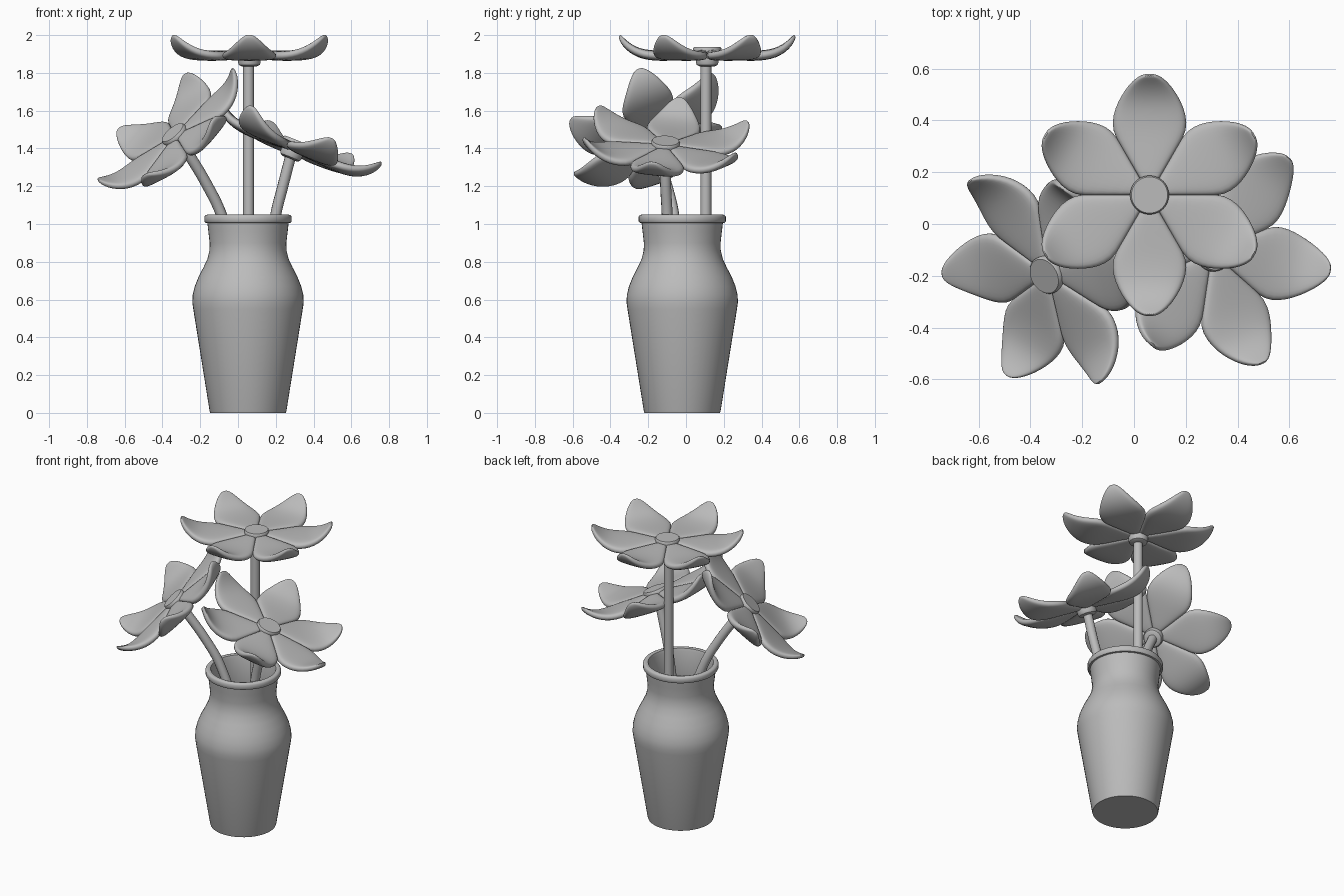
import bpy, bmesh
from math import cos, sin, pi, radians, copysign
from mathutils import Matrix, Vector

cube = bpy.data.objects.get("Cube")
if cube:
    bpy.data.objects.remove(cube, do_unlink=True)

SEGMENTS = 48
gray = bpy.data.materials.new("plain_gray")
gray.use_nodes = True
gray.diffuse_color = (0.5, 0.5, 0.5, 1)
gray.node_tree.nodes["Principled BSDF"].inputs["Base Color"].default_value = (0.5, 0.5, 0.5, 1)


def finish(name, bm, matrix, angle=50):
    """Turn a bmesh into a smooth shaded, placed object."""
    bmesh.ops.recalc_face_normals(bm, faces=bm.faces)
    mesh = bpy.data.meshes.new(name)
    bm.to_mesh(mesh)
    bm.free()
    mesh.materials.append(gray)
    obj = bpy.data.objects.new(name, mesh)
    bpy.context.collection.objects.link(obj)
    obj.matrix_world = matrix
    bpy.ops.object.select_all(action='DESELECT')
    obj.select_set(True)
    bpy.context.view_layer.objects.active = obj
    bpy.ops.object.shade_smooth_by_angle(angle=radians(angle))
    return obj


def loft(bm, rings):
    """Skin a list of point rings and cap both ends."""
    loops = [[bm.verts.new(p) for p in ring] for ring in rings]
    count = len(loops[0])
    for a, b in zip(loops, loops[1:]):
        for i in range(count):
            j = (i + 1) % count
            bm.faces.new((a[i], a[j], b[j], b[i]))
    bm.faces.new(loops[0])
    bm.faces.new(loops[-1])


def lathe(name, profile, matrix, angle=40):
    """Revolve (radius, height) points about z."""
    bm = bmesh.new()
    turns = [2 * pi * i / SEGMENTS for i in range(SEGMENTS)]
    loft(bm, [[(r * cos(a), r * sin(a), z) for a in turns] for r, z in profile])
    return finish(name, bm, matrix, angle)


def stem(name, points):
    """Round stalk along a smooth path."""
    curve = bpy.data.curves.new(name, 'CURVE')
    curve.dimensions = '3D'
    curve.bevel_depth = 0.029
    curve.bevel_resolution = 4
    curve.use_fill_caps = True
    spline = curve.splines.new('BEZIER')
    spline.bezier_points.add(len(points) - 1)
    for bp, p in zip(spline.bezier_points, points):
        bp.co = p
        bp.handle_left_type = bp.handle_right_type = 'AUTO'
    curve.materials.append(gray)
    bpy.context.collection.objects.link(bpy.data.objects.new(name, curve))


# Petal stations: distance out, half width, middle height, half thickness
PETAL = [(0.01, 0.006, 0.038, 0.024), (0.1, 0.06, 0.035, 0.026),
         (0.19, 0.114, 0.031, 0.027), (0.25, 0.148, 0.030, 0.027),
         (0.31, 0.143, 0.034, 0.027), (0.36, 0.124, 0.045, 0.025),
         (0.405, 0.097, 0.068, 0.021), (0.44, 0.066, 0.099, 0.016),
         (0.459, 0.036, 0.126, 0.011), (0.465, 0.012, 0.138, 0.005)]


def squircle(v, power):
    return copysign(abs(v) ** power, v)


def flower(prefix, origin, normal, petal_direction):
    """Six upturned petals with a centre button and a collar below."""
    z = Vector(normal).normalized()
    y = z.cross(Vector(petal_direction)).normalized()
    x = y.cross(z)
    place = Matrix.Translation(origin) @ Matrix((x, y, z)).transposed().to_4x4()

    bm = bmesh.new()
    for k in range(6):
        turn = Matrix.Rotation(k * pi / 3, 3, 'Z')
        rings = []
        for out, wide, mid, thick in PETAL:
            ring = []
            for i in range(16):
                a = 2 * pi * i / 16
                side, up = squircle(cos(a), 0.7), squircle(sin(a), 0.5)
                # the curled tip is thickened across its own slope
                lean = max(0, out - 0.33) * 5
                ring.append(turn @ Vector((out - lean * thick * up, wide * side,
                                           mid + thick * up)))
            rings.append(ring)
        loft(bm, rings)
    petals = finish(prefix + "_petals", bm, place, 60)
    sub = petals.modifiers.new("soften", 'SUBSURF')
    sub.levels = sub.render_levels = 1

    lathe(prefix + "_centre", [(0.07, 0.04), (0.075, 0.046), (0.075, 0.07),
                               (0.07, 0.077)], place)
    lathe(prefix + "_collar", [(0.04, -0.025), (0.055, -0.018), (0.06, -0.005),
                               (0.06, 0.02)], place)


# Vase: outer wall, rolled rim, hollow inside
lathe("vase", [(0.2, 0), (0.203, 0.008), (0.29, 0.55), (0.295, 0.585), (0.293, 0.625),
               (0.282, 0.67), (0.262, 0.72), (0.236, 0.77), (0.215, 0.815), (0.204, 0.86),
               (0.203, 0.9), (0.21, 0.96), (0.215, 1.005), (0.226, 1.007), (0.231, 1.015),
               (0.231, 1.038), (0.226, 1.046), (0.215, 1.05), (0.2, 1.046), (0.195, 1.03),
               (0.19, 0.96), (0.183, 0.88), (0.195, 0.81), (0.242, 0.72), (0.27, 0.6),
               (0.268, 0.55), (0.185, 0.03)],
      Matrix.Translation((0.053, -0.02, 0)))

# Stems
stem("tall_stem", [(0.056, 0.105, 0.05), (0.056, 0.105, 1.87)])
stem("right_stem", [(0.07, -0.03, 0.05), (0.01, -0.035, 0.7), (-0.088, -0.065, 1.05),
                    (-0.16, -0.1, 1.2), (-0.298, -0.174, 1.43)])
stem("left_stem", [(0.1, -0.09, 0.05), (0.15, -0.095, 0.7), (0.2, -0.1, 1.05),
                   (0.24, -0.108, 1.21), (0.284, -0.111, 1.38)])

# Flowers
flower("tall_flower", (0.06, 0.112, 1.86), (0, 0, 1), (0, 1, 0))
flower("right_flower", (-0.3, -0.175, 1.43), (-0.61, -0.346, 0.712), (-0.67, 0.05, -0.55))
flower("left_flower", (0.282, -0.111, 1.37), (0.381, 0.045, 0.923), (0.765, -0.13, -0.31))
